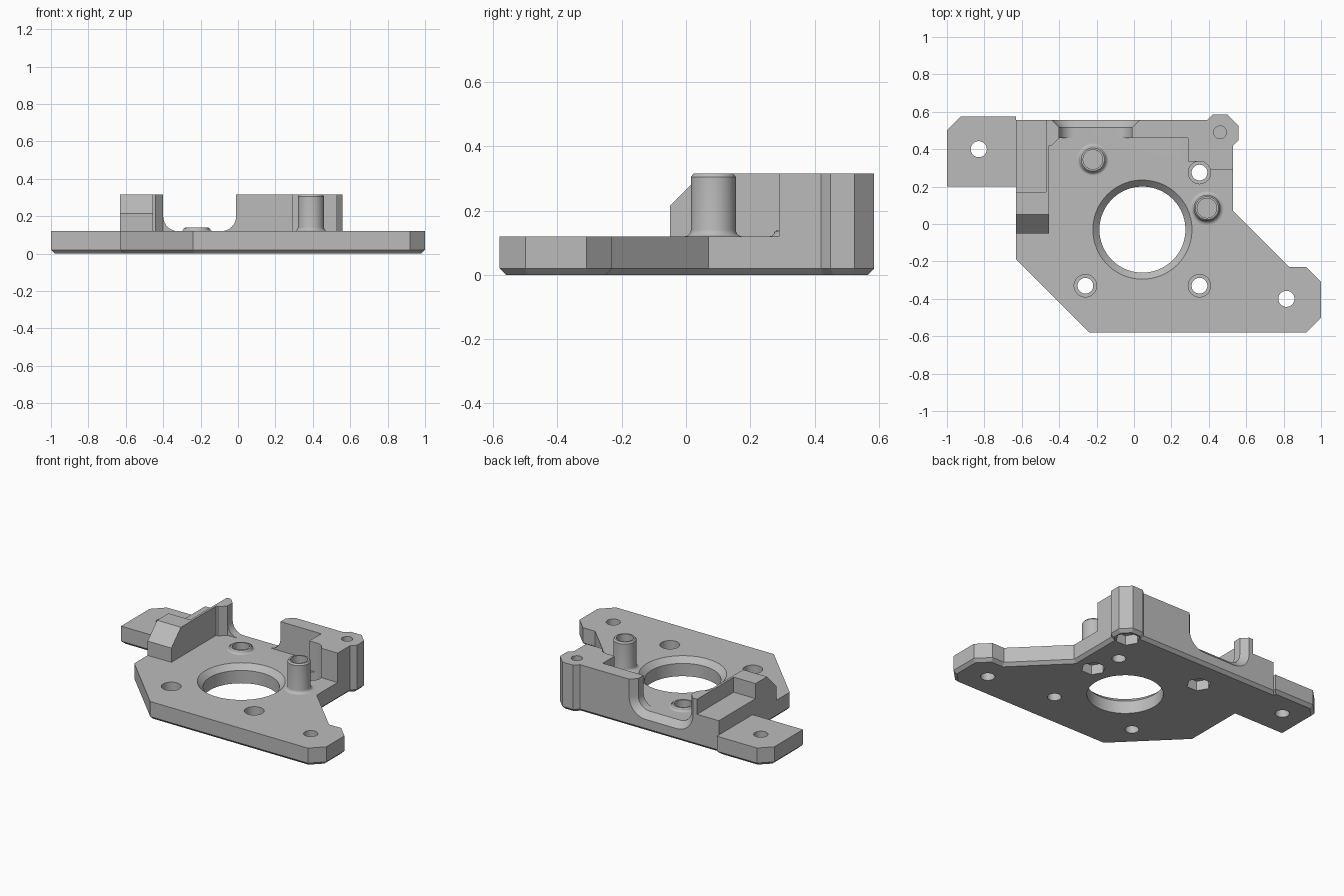
import bpy, bmesh
from math import cos, sin, pi, radians
from mathutils import Vector

if "Cube" in bpy.data.objects:
    bpy.data.objects.remove(bpy.data.objects["Cube"])

grey = bpy.data.materials.new("plain_grey")
grey.use_nodes = True
grey.diffuse_color = (0.5, 0.5, 0.5, 1)
grey.node_tree.nodes["Principled BSDF"].inputs["Base Color"].default_value = grey.diffuse_color

TOP, WALL = 0.12, 0.315


def make(name, bm):
    bmesh.ops.recalc_face_normals(bm, faces=bm.faces)
    mesh = bpy.data.meshes.new(name)
    bm.to_mesh(mesh)
    bm.free()
    mesh.materials.append(grey)
    ob = bpy.data.objects.new(name, mesh)
    bpy.context.collection.objects.link(ob)
    return ob


def loft(name, rings):
    """Closed solid through rings of equal length."""
    bm = bmesh.new()
    loops = [[bm.verts.new(p) for p in ring] for ring in rings]
    n = len(loops[0])
    for a, b in zip(loops, loops[1:]):
        for i in range(n):
            j = (i + 1) % n
            bm.faces.new((a[i], a[j], b[j], b[i]))
    bm.faces.new(loops[0])
    bm.faces.new(loops[-1])
    return make(name, bm)


def prism(name, outline, z0, z1):
    return loft(name, [[(x, y, z) for x, y in outline] for z in (z0, z1)])


def cone(x, y, r0, r1, z0, z1, n=48):
    ang = [2 * pi * i / n for i in range(n)]
    return loft("cutter", [[(x + r * cos(a), y + r * sin(a), z) for a in ang]
                           for r, z in ((r0, z0), (r1, z1))])


def combine(ob, other, mode):
    mod = ob.modifiers.new("combine", 'BOOLEAN')
    mod.operation, mod.object, mod.solver = mode, other, 'EXACT'
    bpy.context.view_layer.objects.active = ob
    bpy.ops.object.modifier_apply(modifier=mod.name)
    bpy.data.objects.remove(other)


def smooth(ob):
    bpy.ops.object.select_all(action='DESELECT')
    ob.select_set(True)
    bpy.context.view_layer.objects.active = ob
    bpy.ops.object.shade_smooth_by_angle(angle=radians(25))


# Base plate with two mounting tabs and a chamfered underside
corner = [(0.53, 0.42), (0.56, 0.45), (0.56, 0.525), (0.5, 0.585), (0.42, 0.585), (0.39, 0.555)]
outline = [(-1, 0.2), (-0.63, 0.2), (-0.63, -0.19), (-0.24, -0.58), (0.92, -0.58), (1, -0.5),
           (1, -0.31), (0.92, -0.23), (0.83, -0.23), (0.53, 0.07)] + corner + [
           (-0.63, 0.555), (-0.63, 0.575), (-0.925, 0.575), (-1, 0.5)]
body = prism("mount_body", outline, 0.02, TOP)
bm = bmesh.new()
bm.from_mesh(body.data)
under = [f for f in bm.faces if f.normal.z < -0.9]
bmesh.ops.inset_region(bm, faces=under, thickness=0.02, depth=0.02, use_even_offset=True)
bm.to_mesh(body.data)
bm.free()

# Back wall with its stepped corner block
wall = prism("back_wall", [(-0.5, 0.555), (-0.5, 0.42), (-0.44, 0.42), (-0.4, 0.46), (0.29, 0.46),
                           (0.29, 0.335), (0.35, 0.335), (0.35, 0.29), (0.53, 0.29)] + corner,
             0.08, WALL)
combine(body, wall, 'UNION')

# Left bracket with sloped front
side = [(-0.05, 0.08), (-0.05, 0.215), (0.05, WALL), (0.555, WALL), (0.555, 0.08)]
bracket = loft("left_bracket", [[(x, y, z) for y, z in side] for x in (-0.63, -0.455)])
combine(body, bracket, 'UNION')

# Open pocket behind the bracket
pocket = prism("cutter", [(-0.7, 0.17), (-0.47, 0.17), (-0.47, 0.65), (-0.7, 0.65)], 0.215, 0.5)
combine(body, pocket, 'DIFFERENCE')


# Rounded slot through the back wall, flared at the rear
def slot_ring(y, grow):
    r, pts = 0.08 + grow, [(-0.4 - grow, y, 0.45)]
    for cx, start in ((-0.32, pi), (-0.09, 1.5 * pi)):
        pts += [(cx + r * cos(start + a * pi / 20), y, 0.2 + r * sin(start + a * pi / 20))
                for a in range(11)]
    return pts + [(-0.01 + grow, y, 0.45)]


combine(body, loft("cutter", [slot_ring(0.4, 0), slot_ring(0.515, 0), slot_ring(0.575, 0.06)]),
        'DIFFERENCE')

# Central opening with bevelled rim
combine(body, cone(0.045, -0.03, 0.23, 0.23, -0.1, 0.3, 80), 'DIFFERENCE')
combine(body, cone(0.045, -0.03, 0.225, 0.275, 0.08, 0.13, 80), 'DIFFERENCE')

# Tab holes and counterbored screw holes
for x, y in ((-0.83, 0.4), (0.815, -0.4)):
    combine(body, cone(x, y, 0.043, 0.043, -0.1, 0.3), 'DIFFERENCE')
for x, y in ((-0.26, -0.33), (0.35, -0.33), (0.35, 0.275)):
    combine(body, cone(x, y, 0.042, 0.042, -0.1, 0.3), 'DIFFERENCE')
    combine(body, cone(x, y, 0.06, 0.06, 0.05, 0.5), 'DIFFERENCE')

# Blind holes above hexagonal nut recesses
posts = (("short_post", -0.22, 0.345, 0.14), ("tall_post", 0.39, 0.085, WALL))
for x, y, r in [(p[1], p[2], 0.052) for p in posts] + [(0.46, 0.49, 0.034)]:
    combine(body, cone(x, y, r, r, 0.075, 0.5), 'DIFFERENCE')
    combine(body, cone(x, y, 0.075, 0.075, -0.1, 0.065, 6), 'DIFFERENCE')
smooth(body)

# Hollow posts with flared foot and bevelled top
for name, x, y, top in posts:
    foot = 0.015 if top < 0.2 else 0.02
    profile = [(0.052, TOP), (0.07 + foot, TOP)]
    profile += [(0.07 + foot * (1 - sin(a * pi / 8)), TOP + foot * (1 - cos(a * pi / 8)))
                for a in range(1, 5)]
    profile += [(0.07, top - 0.01), (0.062, top), (0.052, top)]
    bm = bmesh.new()
    verts = [bm.verts.new((r, 0, z)) for r, z in profile]
    edges = [bm.edges.new((verts[i - 1], v)) for i, v in enumerate(verts)]
    bmesh.ops.spin(bm, geom=verts + edges, cent=(0, 0, 0), axis=(0, 0, 1),
                   angle=2 * pi, steps=48)
    bmesh.ops.remove_doubles(bm, verts=bm.verts, dist=0.0005)
    bmesh.ops.translate(bm, verts=bm.verts, vec=Vector((x, y, 0)))
    smooth(make(name, bm))
